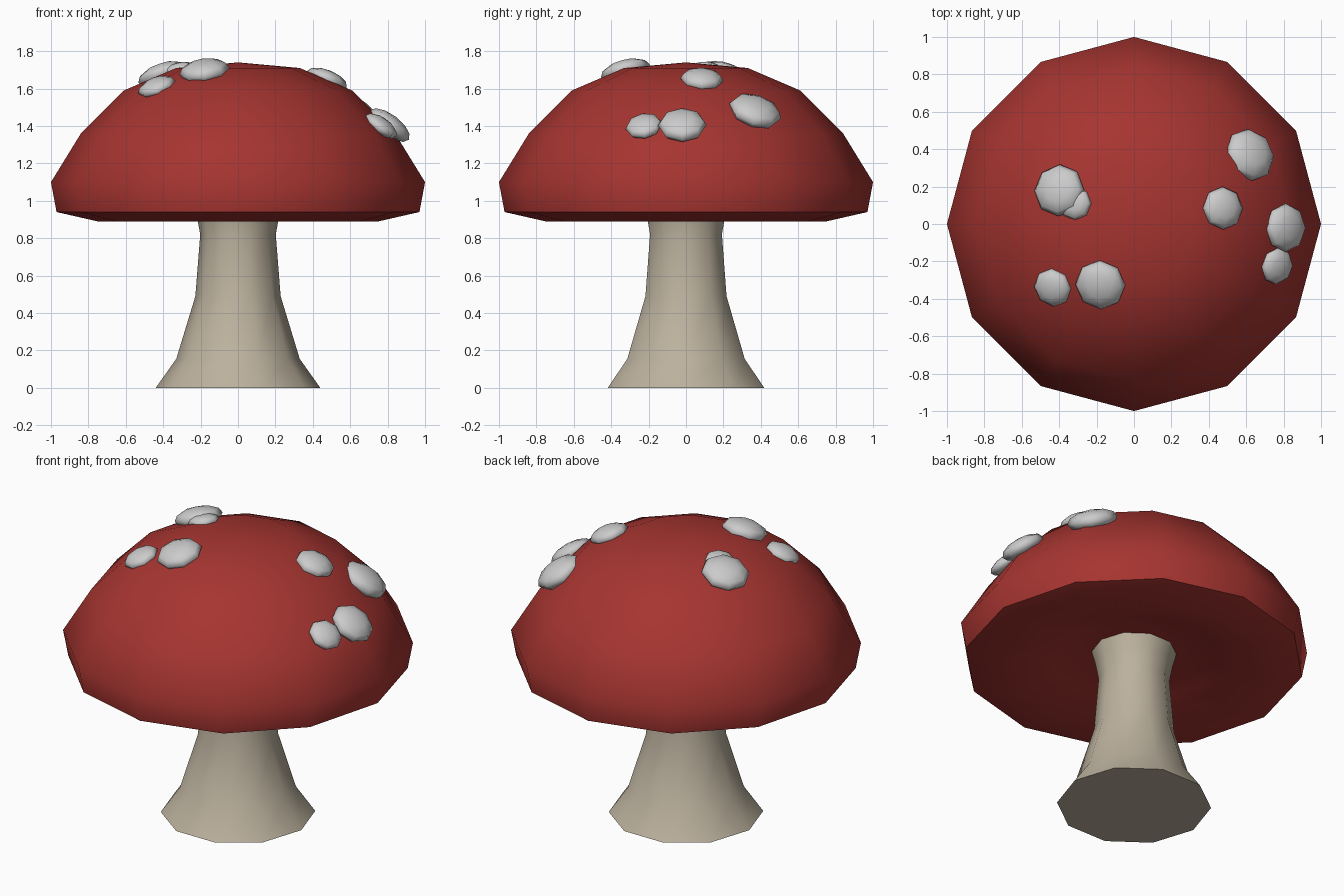
import bpy, bmesh, math
from mathutils import Matrix, Vector

if "Cube" in bpy.data.objects:
    bpy.data.objects.remove(bpy.data.objects["Cube"])


def material(name, color):
    m = bpy.data.materials.new(name)
    m.diffuse_color = (*color, 1)
    m.use_nodes = True
    m.node_tree.nodes["Principled BSDF"].inputs["Base Color"].default_value = m.diffuse_color
    return m


def add_object(name, bm, mat=None, smooth=True, sharp=60):
    bmesh.ops.recalc_face_normals(bm, faces=bm.faces)
    me = bpy.data.meshes.new(name)
    bm.to_mesh(me)
    bm.free()
    ob = bpy.data.objects.new(name, me)
    bpy.context.collection.objects.link(ob)
    if mat:
        me.materials.append(mat)
    bpy.ops.object.select_all(action='DESELECT')
    ob.select_set(True)
    bpy.context.view_layer.objects.active = ob
    bpy.ops.object.shade_smooth_by_angle(angle=math.radians(sharp))
    return ob


def lathe(name, profile, sides, mat):
    """Spin a (radius, z) profile; radius 0 becomes a single pole, open ends are capped."""
    bm = bmesh.new()
    rings = []
    for r, z in profile:
        n = sides if r > 0 else 1
        rings.append([bm.verts.new((r * math.cos(math.tau * i / sides),
                                    r * math.sin(math.tau * i / sides), z)) for i in range(n)])
    for a, b in zip(rings, rings[1:]):
        for i in range(sides):
            j = (i + 1) % sides
            quad = [a[i % len(a)], a[j % len(a)], b[j % len(b)], b[i % len(b)]]
            bm.faces.new(list(dict.fromkeys(quad)))
    for ring in (rings[0], rings[-1]):
        if len(ring) > 1:
            bm.faces.new(ring)
    return add_object(name, bm, mat)


red = material("cap_red", (0.38, 0.035, 0.03))
beige = material("stem_beige", (0.50, 0.44, 0.34))

# Stem: ten-sided, flared at the foot and slightly at the top
lathe("stem", [(0.44, 0), (0.33, 0.155), (0.228, 0.49), (0.202, 0.82),
               (0.22, 0.92), (0.245, 1.01)], 10, beige)

# Cap: twelve-sided dome with a hollowed underside
lathe("cap", [(0, 1.74), (0.33, 1.71), (0.61, 1.59), (0.84, 1.36), (1.0, 1.10),
              (0.97, 0.94), (0.75, 0.89), (0.48, 0.97), (0.26, 1.0), (0, 1.0)], 12, red)

# Spots: flattened low-poly spheres lying on the dome (x, y, z, radius)
spots = [(-0.40, 0.18, 1.675, 0.14), (-0.315, 0.11, 1.70, 0.09),
         (-0.435, -0.34, 1.61, 0.105), (-0.18, -0.325, 1.695, 0.135),
         (0.475, 0.085, 1.65, 0.115), (0.62, 0.37, 1.48, 0.145),
         (0.81, -0.02, 1.405, 0.13), (0.765, -0.225, 1.40, 0.10)]
for k, (x, y, z, r) in enumerate(spots):
    bm = bmesh.new()
    bmesh.ops.create_uvsphere(bm, u_segments=8, v_segments=6, radius=r)
    d = math.hypot(x, y)
    tilt = Matrix.Rotation(0.8 * d, 4, Vector((-y, x, 0)))
    bmesh.ops.transform(bm, verts=bm.verts,
                        matrix=Matrix.Translation((x, y, z)) @ tilt @ Matrix.Diagonal((1, 1, 0.43, 1)))
    add_object(f"cap_spot_{k + 1}", bm, sharp=75)
